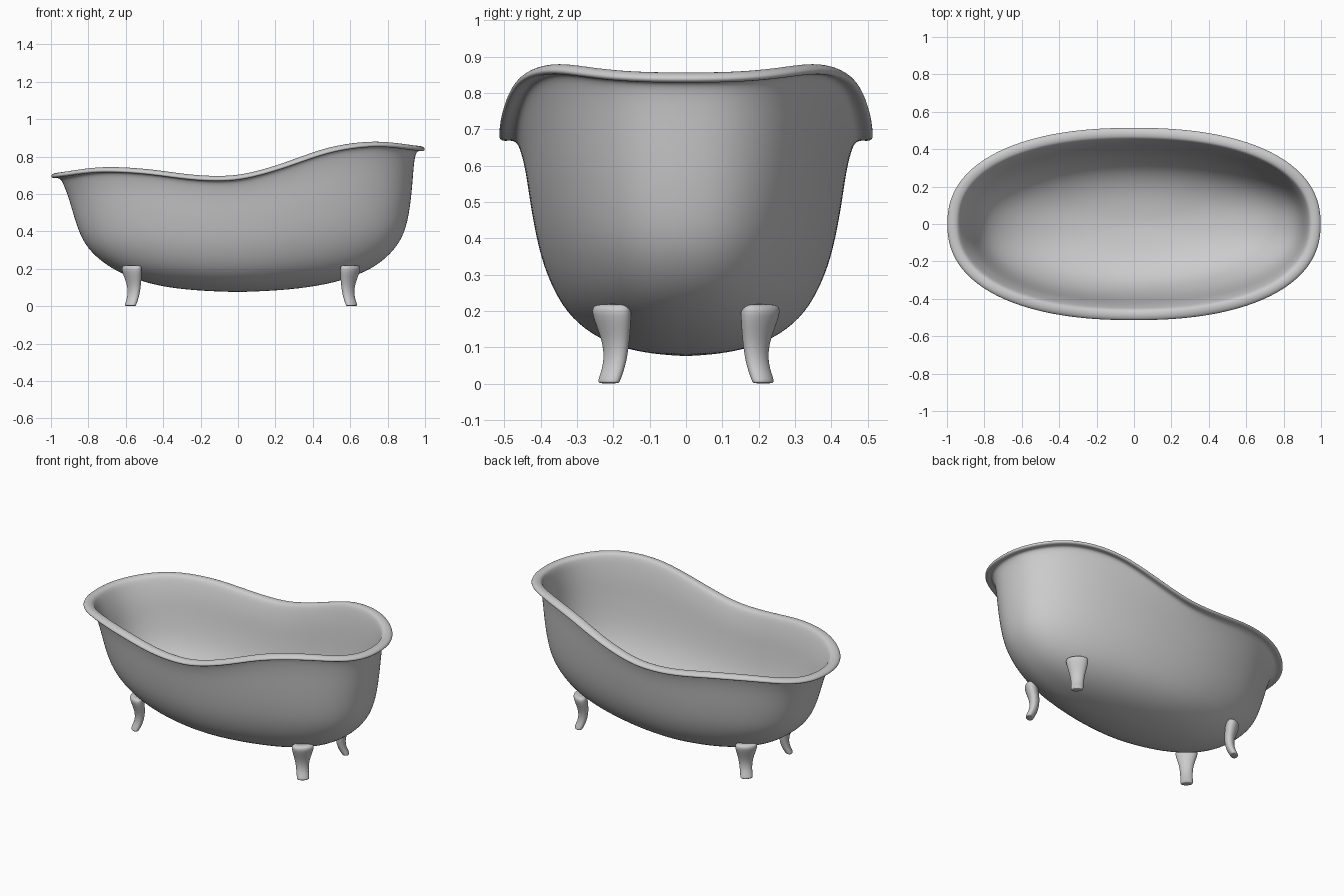
import bpy, bmesh, math

if "Cube" in bpy.data.objects:
    bpy.data.objects.remove(bpy.data.objects["Cube"])

SEG = 56
BASE = 0.075
# rim height sampled every 0.25 along x from -1 to 1
RIM = [0.712, 0.743, 0.733, 0.702, 0.697, 0.765, 0.848, 0.880, 0.856]


def rim_height(x):
    t = (max(-1, min(1, x)) + 1) * 4
    i = min(int(t), 7)
    t -= i
    p = [2 * RIM[0] - RIM[1]] + RIM + [2 * RIM[8] - RIM[7]]
    a, b, c, d = p[i:i + 4]
    return b + 0.5 * t * (c - a + t * (2 * a - 5 * b + 4 * c - d + t * (3 * (b - c) + d - a)))


def loft(name, rings, start=None, end=None, levels=2):
    """Skin a stack of closed rings; ends close to a point or with a flat cap."""
    bm = bmesh.new()
    vs = [[bm.verts.new(p) for p in r] for r in rings]
    n = len(vs[0])
    for a, b in zip(vs, vs[1:]):
        for i in range(n):
            j = (i + 1) % n
            bm.faces.new((a[i], a[j], b[j], b[i]))
    for ring, tip in ((vs[0], start), (vs[-1], end)):
        if tip is None:
            bm.faces.new(ring)
        else:
            c = bm.verts.new(tip)
            for i in range(n):
                bm.faces.new((c, ring[i], ring[(i + 1) % n]))
    bmesh.ops.recalc_face_normals(bm, faces=bm.faces)
    me = bpy.data.meshes.new(name)
    bm.to_mesh(me)
    bm.free()
    for p in me.polygons:
        p.use_smooth = True
    ob = bpy.data.objects.new(name, me)
    bpy.context.collection.objects.link(ob)
    sub = ob.modifiers.new("smooth", 'SUBSURF')
    sub.levels = sub.render_levels = levels
    return ob


def tub_ring(right, left, side, height):
    """Rounded oval ring with separate reach at each end; height(u), u = -1..1."""
    pts = []
    for k in range(SEG):
        a = 2 * math.pi * k / SEG
        c, s = math.cos(a), math.sin(a)
        u = math.copysign(abs(c) ** (2 / 2.3), c)
        v = math.copysign(abs(s) ** (2 / 2.3), s)
        pts.append((u * (right if u > 0 else left), v * side, height(u)))
    return pts


# wall profile: height fraction, right reach, left reach, side reach
WALL = [(0.012, 0.22, 0.20, 0.095), (0.04, 0.42, 0.38, 0.18), (0.10, 0.61, 0.53, 0.26),
        (0.20, 0.765, 0.675, 0.33), (0.35, 0.87, 0.79, 0.378), (0.50, 0.91, 0.847, 0.407),
        (0.70, 0.93, 0.884, 0.429), (0.85, 0.938, 0.91, 0.441), (0.95, 0.945, 0.935, 0.455),
        (1.0, 0.956, 0.95, 0.467)]
# rolled lip: end reach, side reach, offset from rim height
LIP = [(0.972, 0.487, -0.026), (0.990, 0.507, -0.029), (1.003, 0.518, -0.020),
       (0.996, 0.511, -0.006), (0.975, 0.490, 0.002), (0.950, 0.467, -0.001),
       (0.934, 0.450, -0.014)]

rings = [tub_ring(r, l, s, lambda u, f=f: BASE + f * (rim_height(u) - 0.03 - BASE))
         for f, r, l, s in WALL]
rings += [tub_ring(e, e, s, lambda u, d=d: rim_height(u) + d) for e, s, d in LIP]
rings += [tub_ring(r - 0.022, l - 0.022, s - 0.02,
                   lambda u, f=f: BASE + 0.025 + f * (rim_height(u) - 0.055 - BASE))
          for f, r, l, s in reversed(WALL[:-2])]
loft("tub_shell", rings, (0, 0, BASE), (0, 0, BASE + 0.025))

# leg stations: height, outward shift, half width, half depth
LEG = [(0.0, 0.024, 0.034, 0.020), (0.006, 0.025, 0.037, 0.024), (0.025, 0.015, 0.037, 0.026),
       (0.06, 0.0, 0.037, 0.026), (0.11, -0.004, 0.043, 0.030), (0.165, 0.008, 0.060, 0.038),
       (0.20, 0.015, 0.068, 0.042), (0.214, 0.013, 0.062, 0.036), (0.219, 0.010, 0.05, 0.026)]


def leg(name, x, y):
    ang = math.atan2(math.copysign(1, y), math.copysign(1, x))
    ca, sa = math.cos(ang), math.sin(ang)
    stack = []
    for z, shift, hw, hd in LEG:
        ring = []
        for k in range(14):
            t = 2 * math.pi * k / 14
            d, w = shift + hd * math.cos(t), hw * math.sin(t)
            ring.append((x + d * ca - w * sa, y + d * sa + w * ca, z))
        stack.append(ring)
    loft(name, stack)


# four legs facing diagonally outward
for end, x in (("right", 0.59), ("left", -0.558)):
    for face, y in (("front", -0.195), ("back", 0.195)):
        leg(f"{face}_{end}_leg", x, y)
